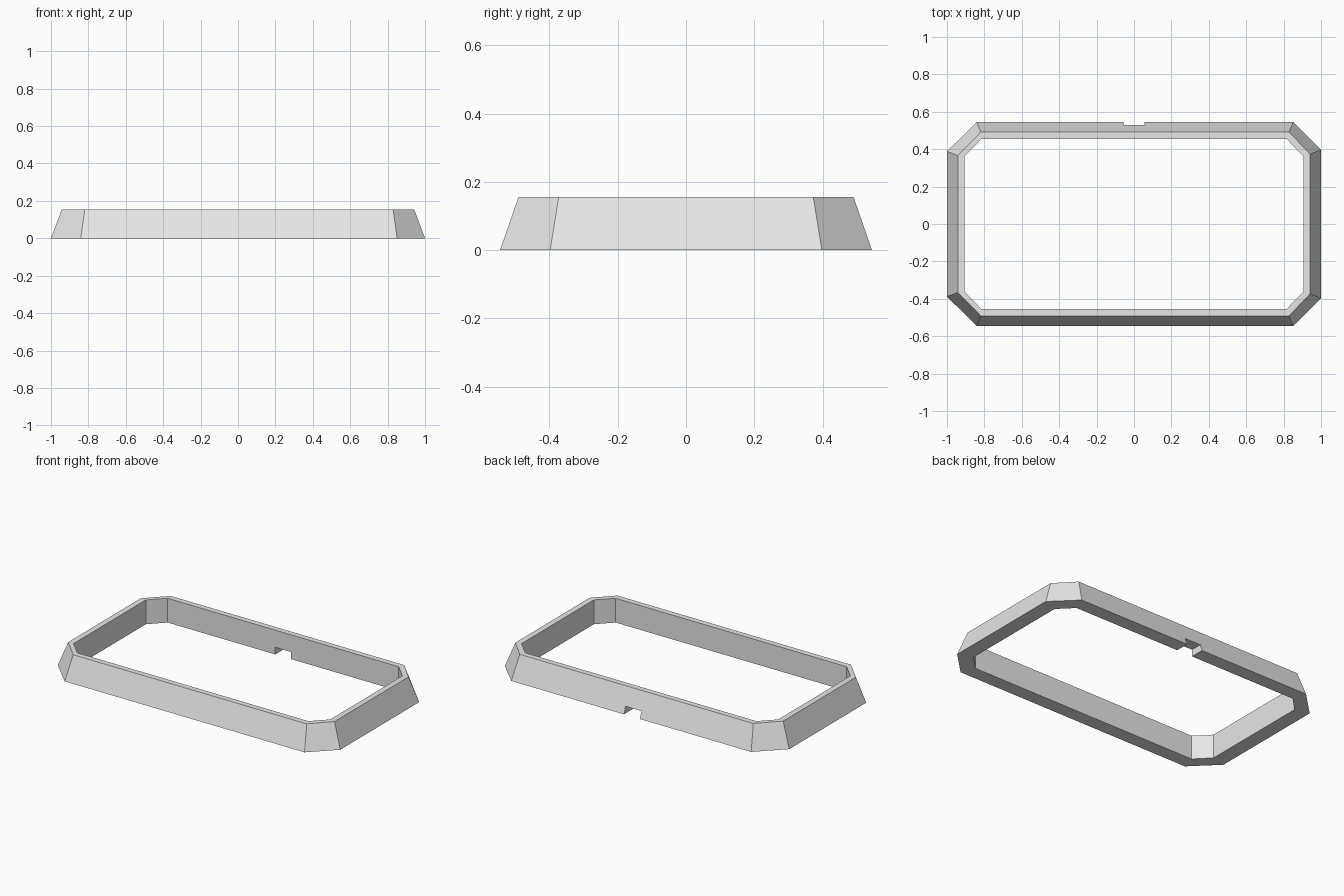
import bpy
import bmesh

cube = bpy.data.objects.get("Cube")
if cube:
    bpy.data.objects.remove(cube, do_unlink=True)

HEIGHT = 0.155

grey = bpy.data.materials.new("light_grey")
grey.use_nodes = True
grey.diffuse_color = (0.8, 0.8, 0.8, 1)
grey.node_tree.nodes["Principled BSDF"].inputs["Base Color"].default_value = (0.8, 0.8, 0.8, 1)


def octagon(bm, x, y, right, left, z):
    """Ring of a rectangle with cut corners; right and left give each side's cut points."""
    (rx, ry), (lx, ly) = right, left
    points = [(rx, -y), (x, -ry), (x, ry), (rx, y),
              (-lx, y), (-x, ly), (-x, -ly), (-lx, -y)]
    return [bm.verts.new((px, py, z)) for px, py in points]


# Frame: sloped outside, upright inside
bm = bmesh.new()
inner = ((0.815, 0.364), (0.815, 0.364))
rings = [
    octagon(bm, 1.0, 0.545, (0.851, 0.398), (0.841, 0.388), 0),
    octagon(bm, 0.942, 0.491, (0.829, 0.373), (0.819, 0.366), HEIGHT),
    octagon(bm, 0.905, 0.455, *inner, HEIGHT),
    octagon(bm, 0.905, 0.455, *inner, 0),
]
for a, b in zip(rings, rings[1:] + rings[:1]):
    for i in range(8):
        j = (i + 1) % 8
        bm.faces.new((a[i], a[j], b[j], b[i]))
bmesh.ops.recalc_face_normals(bm, faces=bm.faces)
mesh = bpy.data.meshes.new("frame")
bm.to_mesh(mesh)
bm.free()
mesh.materials.append(grey)
frame = bpy.data.objects.new("frame", mesh)
bpy.context.collection.objects.link(frame)

# Cable notch through the bottom of the back wall
bpy.ops.mesh.primitive_cube_add(size=1, location=(0, 0.5, 0))
cutter = bpy.context.object
cutter.name = "notch_cutter"
cutter.scale = (0.112, 0.2, 0.09)
cutter.data.materials.append(grey)
cutter.hide_render = True
cutter.hide_viewport = False

cut = frame.modifiers.new("notch", 'BOOLEAN')
cut.operation = 'DIFFERENCE'
cut.solver = 'EXACT'
cut.object = cutter
bpy.context.view_layer.objects.active = frame
bpy.ops.object.modifier_apply(modifier=cut.name)
bpy.data.objects.remove(cutter, do_unlink=True)
